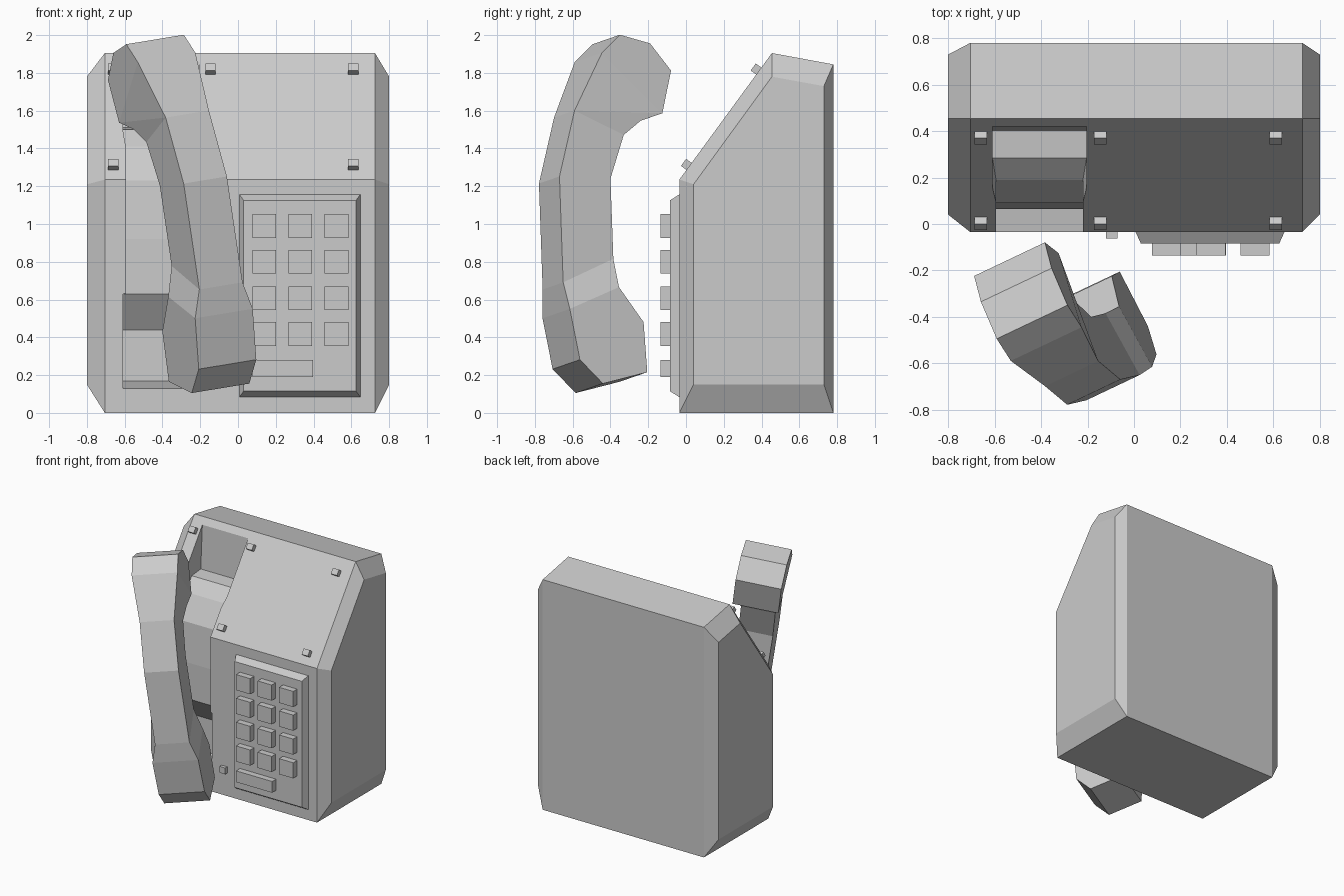
import bpy, bmesh
from math import atan2, radians

if "Cube" in bpy.data.objects:
    bpy.data.objects.remove(bpy.data.objects["Cube"])


def make(name, verts, faces):
    me = bpy.data.meshes.new(name)
    me.from_pydata(verts, [], faces)
    bm = bmesh.new()
    bm.from_mesh(me)
    bmesh.ops.recalc_face_normals(bm, faces=bm.faces)
    bm.to_mesh(me)
    bm.free()
    ob = bpy.data.objects.new(name, me)
    bpy.context.collection.objects.link(ob)
    return ob


def loft(name, rings):
    """Join equal-sized rings of points into a capped solid."""
    n, m = len(rings[0]), len(rings)
    faces = [tuple(range(n)), tuple(range((m - 1) * n, m * n))]
    for r in range(m - 1):
        for i in range(n):
            j = (i + 1) % n
            faces.append((r * n + i, r * n + j, (r + 1) * n + j, (r + 1) * n + i))
    return make(name, [p for ring in rings for p in ring], faces)


def rect(x0, x1, z0, z1, y):
    return [(x0, y, z0), (x1, y, z0), (x1, y, z1), (x0, y, z1)]


def box(name, x0, x1, y0, y1, z0, z1):
    return loft(name, [rect(x0, x1, z0, z1, y0), rect(x0, x1, z0, z1, y1)])


# Housing: wedge profile with chamfered sides
outer = [(-.035, 0), (-.035, 1.235), (.455, 1.905), (.78, 1.845), (.78, 0)]
inner = [(.04, .15), (.04, 1.21), (.455, 1.78), (.73, 1.73), (.73, .15)]
sections = [(-.8, inner), (-.705, outer), (.725, outer), (.8, inner)]
housing = loft("housing", [[(x, y, z) for y, z in prof] for x, prof in sections])

# Cradle recess: floor profile (depth y, height z, half width)
floor = [(-.27, .09, .203), (.2, .17, .203), (.2, .44, .203), (.065, .63, .203),
         (.065, .632, .187), (.065, .92, .187), (.09, 1.23, .187), (.19, 1.41, .187),
         (.285, 1.5, .203), (.4, 1.51, .203), (.425, 1.95, .203)]
cx = -.407
cutter = loft("cradle_cutter", [[(cx - w, y, z), (cx + w, y, z), (cx + w, -.3, z), (cx - w, -.3, z)]
                                for y, z, w in floor])
cutter.hide_render = True
mod = housing.modifiers.new("cradle", 'BOOLEAN')
mod.operation = 'DIFFERENCE'
mod.solver = 'EXACT'
mod.object = cutter
bpy.context.view_layer.objects.active = housing
bpy.ops.object.modifier_apply(modifier=mod.name)
bpy.data.objects.remove(cutter)

# Handset: side profile (depth, height, half width), widest at both ends
E, M = .1705, .128
prof = [(-.549, .301, E), (-.589, .573, E), (-.598, .721, M), (-.58, 1.288, M),
        (-.467, 1.641, M), (-.305, 1.944, E), (-.193, 2.04, E), (-.02, 1.994, E),
        (.093, 1.848, E), (.026, 1.62, E), (-.094, 1.583, .15), (-.188, 1.51, M),
        (-.282, 1.277, M), (-.295, .847, M), (-.293, .689, E), (-.162, .502, E),
        (-.159, .234, E), (-.423, .173, E)]
n = len(prof)
side = [(0, 1, 14, 15, 16, 17), (1, 2, 13, 14), (2, 3, 12, 13), (3, 4, 11, 12),
        (4, 9, 10, 11), (4, 5, 9), (5, 6, 7, 8, 9)]
verts = [(s * w, y, z) for s in (-1, 1) for y, z, w in prof]
faces = side + [tuple(i + n for i in f) for f in side]
faces += [(i, (i + 1) % n, (i + 1) % n + n, i + n) for i in range(n)]
handset = make("handset", verts, faces)
handset.rotation_euler = (0, radians(-8.45), radians(25.4))
handset.location = (-.251, -.119, -.041)

# Keypad plate with bevelled rim
loft("keypad_plate", [rect(.005, .65, .08, 1.16, -.03), rect(.03, .625, .115, 1.125, -.085)])

# Keys
for r, z in enumerate((.355, .545, .737, .927)):
    for c, x in enumerate((.077, .268, .459)):
        box(f"key_{r}_{c}", x, x + .125, -.135, -.08, z, z + .125)
box("wide_key", .077, .397, -.135, -.08, .19, .28)

# Hook switch nub
box("hook_nub", -.12, -.07, -.062, -.03, .185, .235)

# Small studs on the sloping face
tilt = atan2(.67, .49)
for i, x in enumerate((-.66, -.145, .61)):
    for j, (y, z) in enumerate(((.385, 1.81), (.016, 1.305))):
        stud = box(f"stud_{i}_{j}", -.027, .027, -.023, .023, -.02, .036)
        stud.location = (x, y, z)
        stud.rotation_euler.x = tilt
